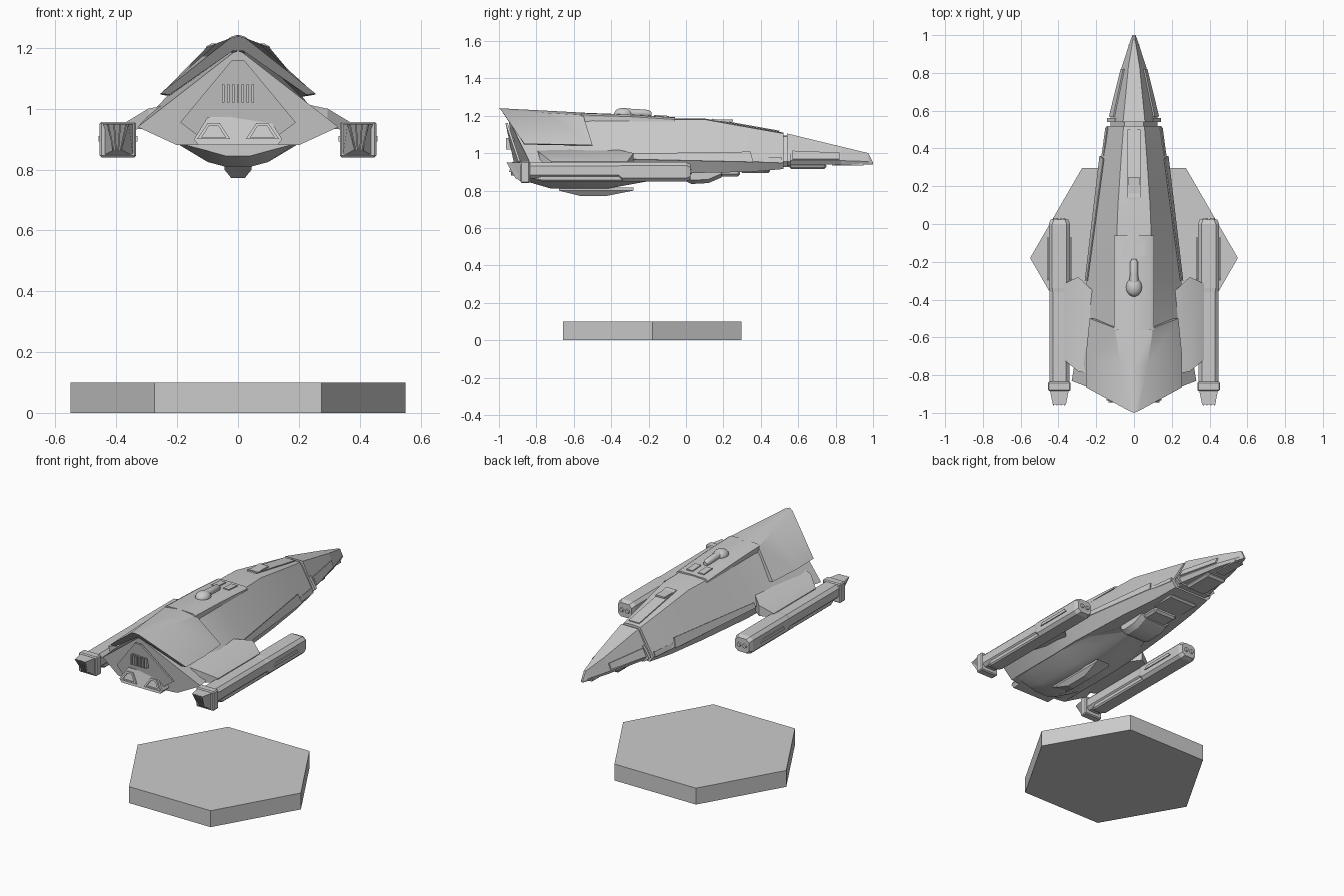
import bpy, bmesh, math
from mathutils import Vector

if "Cube" in bpy.data.objects:
    bpy.data.objects.remove(bpy.data.objects["Cube"])

GREY = bpy.data.materials.new("hull_grey")
GREY.diffuse_color = (0.6, 0.6, 0.6, 1)
GREY.use_nodes = True
GREY.node_tree.nodes["Principled BSDF"].inputs["Base Color"].default_value = GREY.diffuse_color


def finish(name, bm, mirror=False, smooth=None, bevel=0):
    bmesh.ops.recalc_face_normals(bm, faces=bm.faces)
    me = bpy.data.meshes.new(name)
    bm.to_mesh(me)
    bm.free()
    ob = bpy.data.objects.new(name, me)
    bpy.context.collection.objects.link(ob)
    me.materials.append(GREY)
    if bevel:
        m = ob.modifiers.new("bevel", 'BEVEL')
        m.width, m.segments = bevel, 1
    if mirror:
        ob.modifiers.new("mirror", 'MIRROR')
    if smooth:
        bpy.ops.object.select_all(action='DESELECT')
        ob.select_set(True)
        bpy.context.view_layer.objects.active = ob
        bpy.ops.object.shade_smooth_by_angle(angle=math.radians(smooth))
    return ob


def loft(name, rings, **kw):
    """Skin a row of closed rings and cap both ends."""
    bm = bmesh.new()
    vs = [[bm.verts.new(p) for p in r] for r in rings]
    n = len(vs[0])
    for a, b in zip(vs, vs[1:]):
        for i in range(n):
            j = (i + 1) % n
            bm.faces.new((a[i], a[j], b[j], b[i]))
    bm.faces.new(vs[0])
    bm.faces.new(vs[-1])
    return finish(name, bm, **kw)


def sym(half):
    """Half ring, top to bottom on +x, closed by its mirror image."""
    return half + [(-x, y, z) for x, y, z in reversed(half) if x > 1e-6]


def box(name, x, y, z, **kw):
    return loft(name, [[(x[0], b, z[0]), (x[1], b, z[0]), (x[1], b, z[1]), (x[0], b, z[1])] for b in y], **kw)


def slab(name, pts, offset, **kw):
    """Flat polygon pushed along an offset vector."""
    o = Vector(offset)
    return loft(name, [[Vector(p) for p in pts], [Vector(p) + o for p in pts]], **kw)


# Hexagonal stand
slab("hex_base", [(0.55 * math.cos(math.pi * i / 3), -0.18 + 0.55 * math.sin(math.pi * i / 3), 0)
                  for i in range(6)], (0, 0, 0.1))

# Main hull: y, roof half width and height, side half width and height, floor half width and height
hull = [(-0.5, .10, 1.185, .275, .96, .20, .88), (-0.3, .10, 1.185, .25, .97, .20, .885),
        (0.1, .085, 1.185, .205, .965, .17, .895), (0.35, .068, 1.14, .175, .955, .14, .90),
        (0.52, .055, 1.11, .145, .95, .12, .915)]
rings = [sym([(0, -.955, 1.19), (.015, -.95, 1.185), (.33, -.83, .94), (.20, -.87, .88), (0, -.90, .88)])]
rings += [sym([(0, y, tz), (tx, y, tz - .005), (sx, y, sz), (bx, y, bz), (0, y, bz)])
          for y, tx, tz, sx, sz, bx, bz in hull]
loft("main_hull", rings, smooth=30)

# Neck and nose cone
loft("neck", [sym([(0, y, 1.095), (.05, y, 1.09), (.125, y, .955), (.10, y, .925)]) for y in (.51, .56)])
loft("nose", [sym([(0, y, tz), (tx, y, tz), (sx, y, sz), (bx, y, bz)]) for y, tx, tz, sx, sz, bx, bz in
              [(.54, .058, 1.105, .13, .96, .11, .935), (.83, .03, 1.035, .065, .96, .055, .94),
               (.975, .006, 1.0, .018, .955, .014, .94), (1.0, .004, .95, .008, .945, .006, .94)]])
loft("nose_collar", [sym([(.10, y, 1.02), (.142, y, .955), (.115, y, .93)]) for y in (.54, .56)])
box("nose_keel", (-.07, .07), (.55, .75), (.915, .945), bevel=.012)
box("nose_sensor", (-.03, .03), (.78, .95), (.933, .945))
slab("nose_cheek", [(.102, .57, 1.01), (.125, .57, .965), (.063, .82, .965), (.05, .82, 1.0)],
     (.008, 0, .003), mirror=True)

# Raised lower side armour with a slanted front end
slab("side_armour", [(.245, -.3, .995), (.255, -.3, .965), (.177, .36, .95), (.158, .345, 1.005)],
     (.006, 0, .003), mirror=True)
slab("forward_armour", [(.167, .36, .95), (.157, .36, .975), (.137, .51, .975), (.147, .51, .945)],
     (.005, 0, .003), mirror=True)

# Roof hatch plates
slab("roof_panel", [(-.035, .14, 1.178), (.035, .14, 1.178), (.035, .5, 1.114), (-.035, .5, 1.114)], (0, 0, .006))
box("roof_hatch", (-.03, .03), (.13, .25), (1.17, 1.18))

# Raised spine and overhanging rear cowl
loft("spine", [sym([(0, y, z), (.088, y, z - .002), (.105, y, z - .012), (.105, y, 1.17), (0, y, 1.17)])
               for y, z in [(-.06, 1.192), (-.3, 1.207), (-.56, 1.216)]], smooth=30)
loft("rear_cowl", [sym([(0, y0, z0), (tx, y1, z1), (ex, y2, ez), (ex - .03, y2, ez - .004), (tx * .7, y3, z3), (0, y3, z3)])
                   for y0, z0, tx, y1, z1, ex, y2, ez, y3, z3 in
                   [(-1.0, 1.24, .025, -.99, 1.232, .255, -.865, 1.05, -.955, 1.19),
                    (-.75, 1.227, .07, -.75, 1.215, .255, -.7, 1.047, -.75, 1.17),
                    (-.54, 1.216, .102, -.55, 1.203, .235, -.50, 1.043, -.55, 1.16)]], smooth=30)

# Rear bulkhead, vent grille and loading ramp with two framed ports
slab("rear_bulkhead", [(-.02, -.953, 1.16), (.02, -.953, 1.16), (.19, -.885, .955), (.13, -.90, .91),
                       (-.13, -.90, .91), (-.19, -.885, .955)], (0, -.012, 0))
for i in range(7):
    x = -.048 + i * .016
    box("vent_slat", (x - .004, x + .004), (-.962, -.92), (1.02, 1.08))
loft("loading_ramp", [sym([(0, yt, .972), (.10, yt, .972), (.145, yb, .90), (.13, yb, .88), (0, yb, .88)])
                      for yt, yb in [(-.915, -.935), (-.86, -.86)]])
outer = [(.025, -.936, .90), (.135, -.936, .90), (.10, -.92, .953), (.06, -.92, .953)]
c = Vector((.08, -.93, .922))
for i in range(4):
    a, b = Vector(outer[i]), Vector(outer[(i + 1) % 4])
    slab("port_frame", [a, b, b.lerp(c, .28), a.lerp(c, .28)], (0, -.01, 0), mirror=True)

# Belly keel, stepping down to a narrow fin
loft("belly_keel", [sym([(0, y, .89), (w, y, .885), (w * .5, y, z + .015), (w * .22, y, z), (0, y, z)])
                    for y, w, z in [(-.84, .19, .845), (-.72, .20, .81), (-.42, .20, .81),
                                    (-.2, .17, .85), (0, .10, .88)]], smooth=25)
loft("keel_fin", [sym([(.045, y1, .815), (.045, y1, .80), (.022, y2, .772)])
                  for y1, y2 in [(-.68, -.57), (-.28, -.42)]])

# Undercarriage housings below the forward hull
loft("chin_pod", [sym([(.10, y, .91), (.10, y, z + .02), (.07, y, z)])
                  for y, z in [(.0, .85), (.03, .835), (.12, .84), (.19, .87)]], smooth=30)
box("chin_block", (-.08, .08), (.18, .29), (.875, .91), bevel=.012)
box("chin_plate", (-.10, .10), (.29, .45), (.895, .92), bevel=.01)

# Wing pylons with a raised fairing
loft("pylon", [[(.20, a, 1.02), (.20, b, 1.02), (.20, b, .92), (.20, a, .92)] if k == 0 else
               [(x, a, zt), (x, b, zt), (x, b, zb), (x, a, zb)]
               for k, (x, a, b, zt, zb) in enumerate([(.2, -.80, -.37, 1.02, .92), (.295, -.78, -.28, 1.0, .935),
                                                      (.37, -.72, -.315, .955, .93)])], mirror=True, smooth=20)

# Engine nacelles: chamfered bodies
CX = .395


def octa(y, w, z0, z1, c=.018):
    return [(CX + x, y, z) for x, z in [(-w + c, z0), (w - c, z0), (w, z0 + c), (w, z1 - c), (w - c, z1),
                                        (-w + c, z1), (-w, z1 - c), (-w, z0 + c)]]


loft("nacelle", [octa(-.84, .053, .865, .95), octa(-.36, .053, .865, .95), octa(-.34, .056, .848, .952),
                 octa(0, .056, .848, .952), octa(.025, .046, .858, .942)], mirror=True)
loft("nacelle_keel", [octa(-.81, .035, .858, .885, .008), octa(-.77, .045, .848, .885, .008),
                      octa(-.30, .045, .848, .885, .008)], mirror=True)
# Side rails and intakes
for s in (-1, 1):
    x = CX + s * .058
    slab("side_rail", [(x, -.30, .892), (x, -.07, .892), (x, -.085, .91), (x, -.285, .91)], (s * .006, 0, 0), mirror=True)
for dx in (-.019, .019):
    bm = bmesh.new()
    r = bmesh.ops.create_cone(bm, cap_ends=True, segments=12, radius1=.015, radius2=.011, depth=.012)
    for v in r["verts"]:
        v.co = Vector((CX + dx + v.co.x, .027 + v.co.z, .90 + v.co.y))
    finish("intake", bm, mirror=True)
# Collar and wedge exhaust
box("exhaust_collar", (.335, .455), (-.885, -.835), (.84, .957), mirror=True, bevel=.006)
loft("exhaust_wedge", [[(CX - w, yt, .95), (CX + w, yt, .95), (CX + v, yb, zb), (CX - v, yb, zb)]
                       for w, v, yt, yb, zb in [(.05, .05, -.88, -.88, .845), (.035, .012, -.955, -.905, .865)]],
     mirror=True)
for dx in (-.03, -.01, .01, .03):
    slab("exhaust_fin", [(CX + dx, -.88, .95), (CX + dx, -.96, .95), (CX + dx * .4, -.912, .866),
                         (CX + dx * .4, -.88, .85)], (.005, 0, 0), mirror=True)

# Dorsal turret: dome, barrel and two access plates
bm = bmesh.new()
bmesh.ops.create_uvsphere(bm, u_segments=20, v_segments=12, radius=1)
for v in bm.verts:
    v.co = Vector((v.co.x * .042, -.335 + v.co.y * .05, 1.208 + v.co.z * .034))
finish("turret_dome", bm, smooth=40)
loft("turret_barrel", [[(r * math.cos(t * math.pi / 5), y, z + r * math.sin(t * math.pi / 5)) for t in range(10)]
                       for y, r, z in [(-.34, .026, 1.215), (-.27, .022, 1.215), (-.2, .02, 1.212), (-.185, .012, 1.208)]],
     smooth=40)
slab("access_plate", [(.018, -.17, 1.195), (.058, -.17, 1.195), (.058, -.09, 1.19), (.018, -.09, 1.19)],
     (0, 0, .009), mirror=True)
